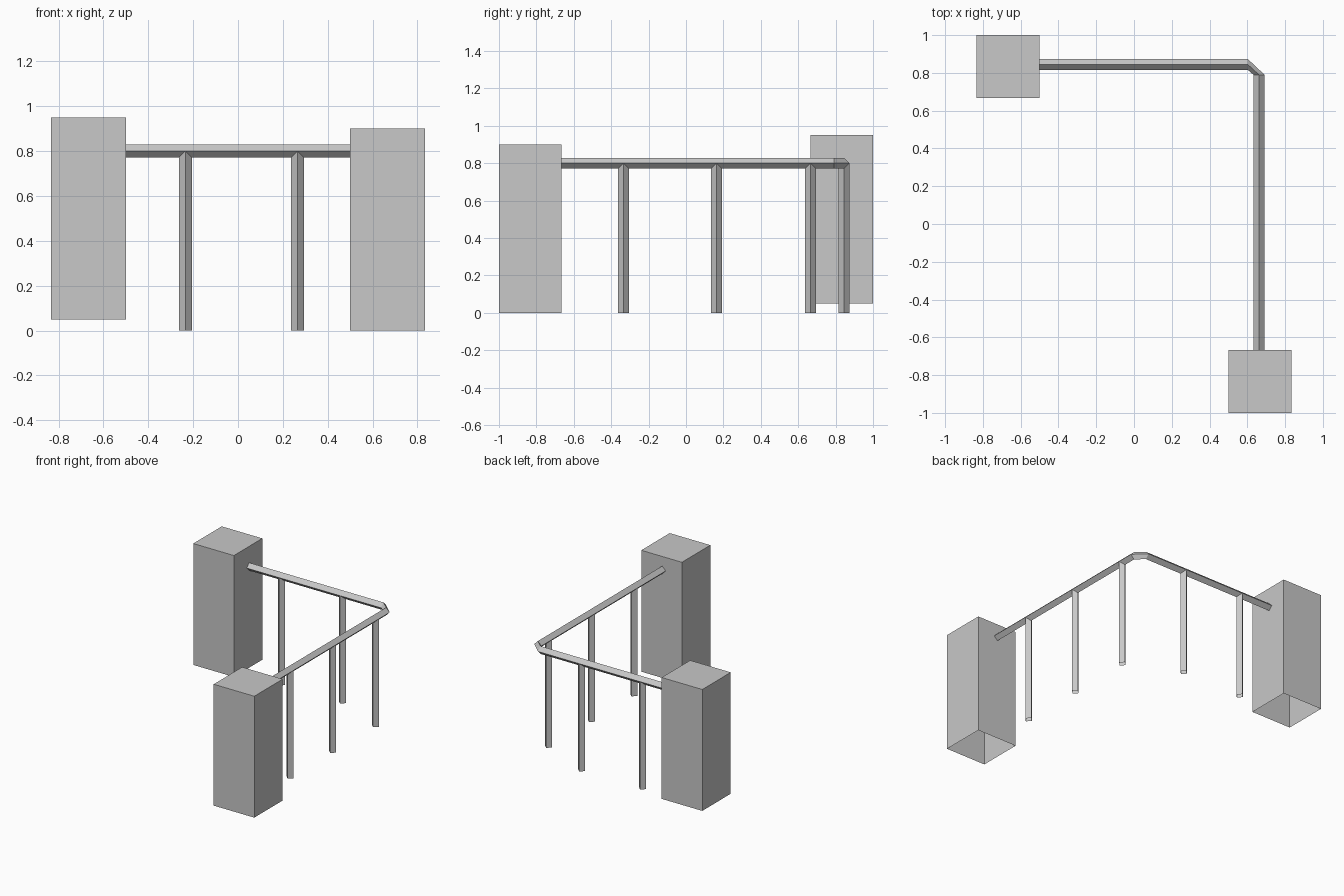
import bpy
import bmesh
from mathutils import Vector

cube = bpy.data.objects.get("Cube")
if cube:
    bpy.data.objects.remove(cube, do_unlink=True)

grey = bpy.data.materials.new("light_grey")
grey.use_nodes = True
colour = (0.58, 0.58, 0.58, 1)
grey.diffuse_color = colour
grey.node_tree.nodes["Principled BSDF"].inputs["Base Color"].default_value = colour

R = 0.029       # half diagonal of the diamond section
RAIL_Z = 0.8
RAIL_X, RAIL_Y = 0.662, 0.845


def finish(name, bm):
    mesh = bpy.data.meshes.new(name)
    bm.to_mesh(mesh)
    bm.free()
    mesh.materials.append(grey)
    obj = bpy.data.objects.new(name, mesh)
    bpy.context.collection.objects.link(obj)


def open_box(name, centre, size):
    """Block without a bottom face."""
    bm = bmesh.new()
    bmesh.ops.create_cube(bm, size=1)
    bm.normal_update()
    bottom = [f for f in bm.faces if f.normal.z < -0.5]
    bmesh.ops.delete(bm, geom=bottom, context='FACES_ONLY')
    bmesh.ops.scale(bm, vec=size, verts=bm.verts)
    bmesh.ops.translate(bm, vec=centre, verts=bm.verts)
    finish(name, bm)


def diamond_tube(name, sections):
    """Open four-sided tube through sections of (centre, side axis, up axis)."""
    bm = bmesh.new()
    rings = []
    for centre, side, up in sections:
        c, s, u = Vector(centre), Vector(side) * R, Vector(up) * R
        rings.append([bm.verts.new(c + d) for d in (s, u, -s, -u)])
    for a, b in zip(rings, rings[1:]):
        for i in range(4):
            j = (i + 1) % 4
            bm.faces.new((a[i], a[j], b[j], b[i]))
    finish(name, bm)


# End blocks, the back one raised slightly
open_box("front_block", (0.667, -0.833, 0.45), (0.333, 0.333, 0.9))
open_box("back_block", (-0.667, 0.833, 0.5), (0.333, 0.333, 0.9))

# Handrail with a cut corner
X, Y, Z = (1, 0, 0), (0, 1, 0), (0, 0, 1)
diamond_tube("handrail", [
    ((-0.5, RAIL_Y, RAIL_Z), Y, Z),
    ((0.602, RAIL_Y, RAIL_Z), Y, Z),
    ((RAIL_X, 0.79, RAIL_Z), X, Z),
    ((RAIL_X, -0.667, RAIL_Z), X, Z),
])

# Posts under both runs of the rail
spots = [(x, RAIL_Y) for x in (-0.235, 0.265)]
spots += [(RAIL_X, y) for y in (-0.335, 0.163, 0.665)]
for n, (x, y) in enumerate(spots, 1):
    diamond_tube(f"post_{n}", [((x, y, 0), X, Y), ((x, y, RAIL_Z), X, Y)])
